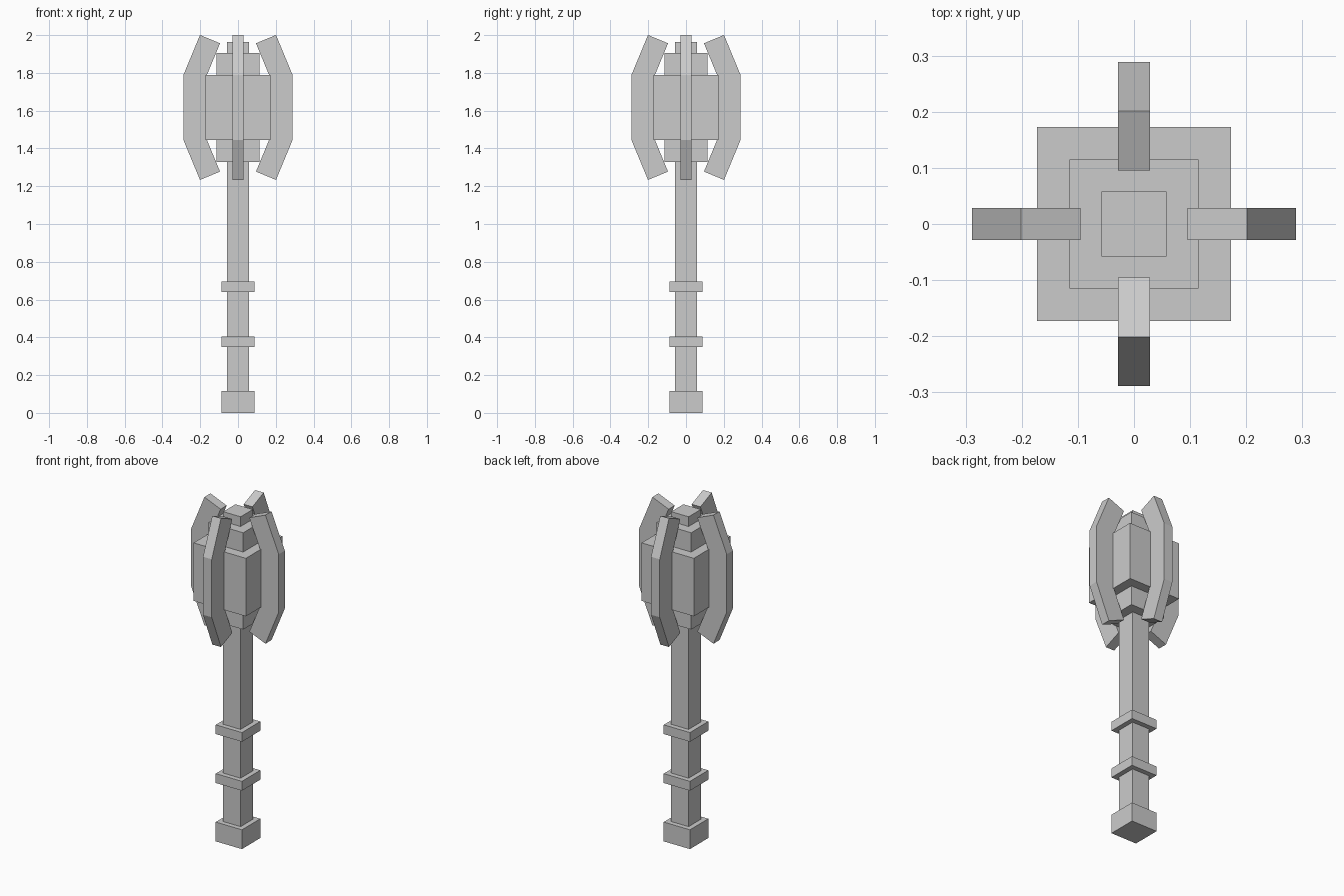
import bpy
import bmesh
from math import radians, sin, cos, pi
from mathutils import Matrix, Vector

cube = bpy.data.objects.get("Cube")
if cube:
    bpy.data.objects.remove(cube, do_unlink=True)

# Single plain grey
grey = bpy.data.materials.new("plain_grey")
grey.use_nodes = True
colour = (0.6, 0.6, 0.6, 1.0)
grey.diffuse_color = colour
grey.node_tree.nodes["Principled BSDF"].inputs["Base Color"].default_value = colour


def finish(name, bm):
    bmesh.ops.recalc_face_normals(bm, faces=bm.faces)
    mesh = bpy.data.meshes.new(name)
    bm.to_mesh(mesh)
    bm.free()
    mesh.materials.append(grey)
    obj = bpy.data.objects.new(name, mesh)
    bpy.context.collection.objects.link(obj)
    return obj


def block(name, half, bottom, top):
    """Square block centred on the vertical axis."""
    bm = bmesh.new()
    size = Matrix.Diagonal((2 * half, 2 * half, top - bottom, 1))
    place = Matrix.Translation((0, 0, (bottom + top) / 2))
    bmesh.ops.create_cube(bm, size=1, matrix=place @ size)
    return finish(name, bm)


# Handle, grip rings and stepped head
block("shaft", 0.0575, 0.06, 1.963)
block("pommel", 0.0865, 0.0, 0.115)
block("lower_grip_ring", 0.0865, 0.348, 0.404)
block("upper_grip_ring", 0.0865, 0.64, 0.695)
block("head_core", 0.115, 1.328, 1.905)
block("head_body", 0.1725, 1.444, 1.79)

# Flange outline: straight middle, ends leaning inward
MID, HALF_MID = 1.617, 0.173
INNER, OUTER, THICK = 0.1725, 0.2885, 0.0575
lean = radians(22.5)
along = Vector((-sin(lean), cos(lean)))
across = Vector((-cos(lean), -sin(lean)))
bend = Vector((OUTER, HALF_MID))
tip = bend + along * 0.228
inner_tip = tip + across * 0.115
notch = inner_tip - along * ((INNER - inner_tip.x) / sin(lean))
upper = [bend, tip, inner_tip, notch]
outline = upper + [Vector((p.x, -p.y)) for p in reversed(upper)]


def flange(name, angle):
    bm = bmesh.new()
    verts = [bm.verts.new((p.x, -THICK / 2, MID + p.y)) for p in outline]
    face = bm.faces.new(verts)
    out = bmesh.ops.extrude_face_region(bm, geom=[face])
    moved = [g for g in out["geom"] if isinstance(g, bmesh.types.BMVert)]
    bmesh.ops.translate(bm, verts=moved, vec=(0, THICK, 0))
    bmesh.ops.rotate(bm, verts=bm.verts, matrix=Matrix.Rotation(angle, 3, "Z"))
    finish(name, bm)


for i, side in enumerate(("left", "back", "right", "front")):
    flange(side + "_flange", i * pi / 2)
